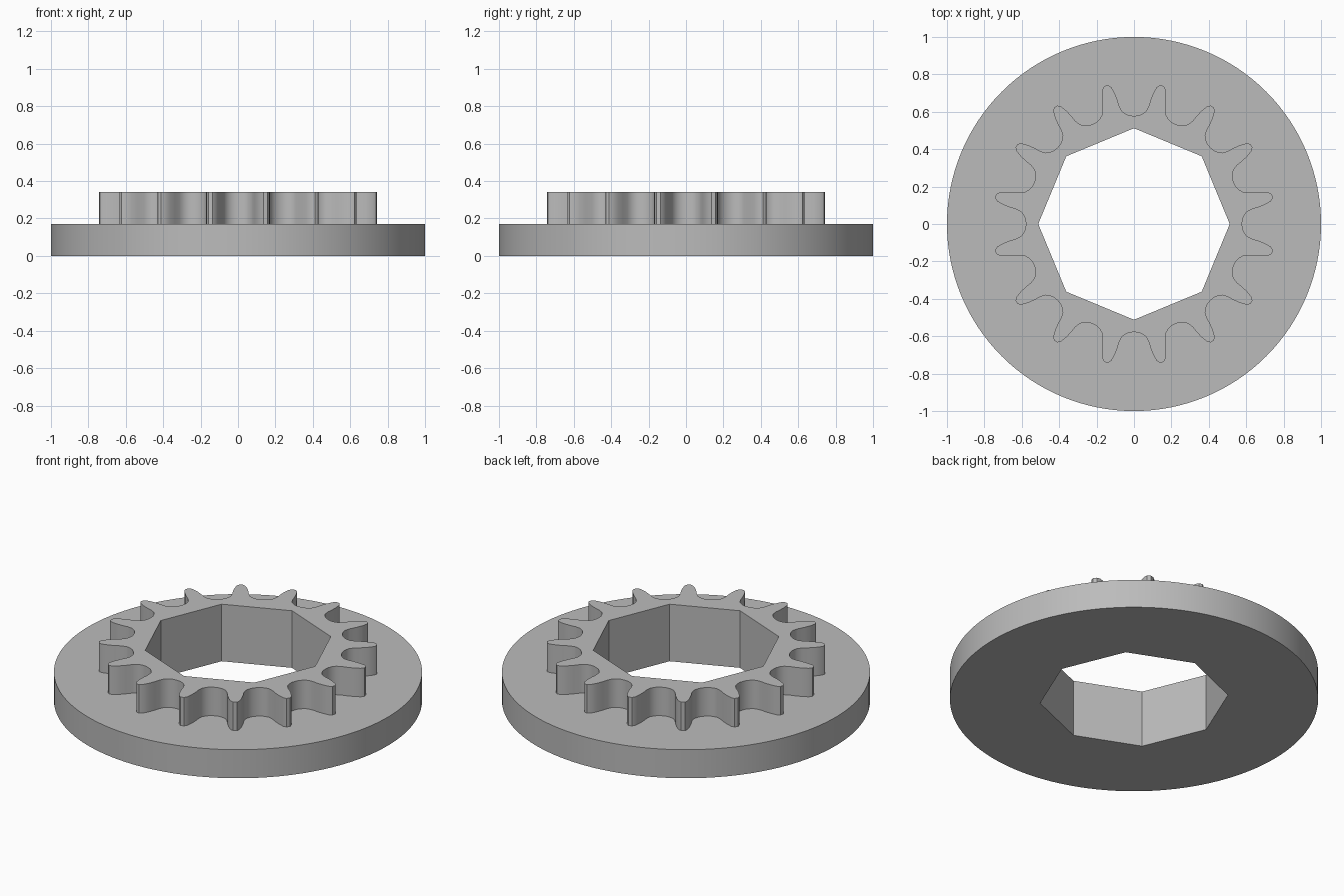
import bpy, bmesh
from math import radians, cos, sin, tau

if "Cube" in bpy.data.objects:
    bpy.data.objects.remove(bpy.data.objects["Cube"], do_unlink=True)

DISC_TOP, GEAR_TOP = 0.171, 0.342
TEETH = 16

# Half a tooth from valley to tip: radius, degrees from the tooth centre
HALF_TOOTH = [(0.578, 11.25), (0.58, 9), (0.59, 6.9), (0.607, 5.1), (0.635, 4.1),
              (0.67, 3.6), (0.705, 2.9), (0.74, 1.9), (0.755, 0.8)]

grey = bpy.data.materials.new("light grey")
grey.use_nodes = True
colour = (0.5, 0.5, 0.5, 1)
grey.diffuse_color = colour
grey.node_tree.nodes["Principled BSDF"].inputs["Base Color"].default_value = colour


def polygon(radius, sides):
    return [(radius * cos(tau * i / sides), radius * sin(tau * i / sides))
            for i in range(sides)]


def gear_outline():
    tooth = [(r, -a) for r, a in HALF_TOOTH] + HALF_TOOTH[:0:-1]
    points = []
    for k in range(TEETH):
        centre = 360 / TEETH * (k + 0.5)
        for r, a in tooth:
            t = radians(centre + a)
            points.append((r * cos(t), r * sin(t)))
    return points


def wall(bm, outline, low, high):
    """Upright band along an outline; returns its lower and upper edges."""
    rings = []
    for z in (low, high):
        verts = [bm.verts.new((x, y, z)) for x, y in outline]
        rings.append([bm.edges.new((verts[i - 1], v)) for i, v in enumerate(verts)])
    bmesh.ops.bridge_loops(bm, edges=rings[0] + rings[1])
    return rings


def cap(bm, outer, inner):
    bmesh.ops.triangle_fill(bm, edges=outer + inner, use_beauty=True, normal=(0, 0, 1))


bm = bmesh.new()
# Disc rim, toothed wall and octagonal bore
disc_low, disc_high = wall(bm, polygon(1, 128), 0, DISC_TOP)
gear_low, gear_high = wall(bm, gear_outline(), DISC_TOP, GEAR_TOP)
bore_low, bore_high = wall(bm, polygon(0.512, 8), 0, GEAR_TOP)
# Underside, disc shoulder and gear top
cap(bm, disc_low, bore_low)
cap(bm, disc_high, gear_low)
cap(bm, gear_high, bore_high)
bmesh.ops.recalc_face_normals(bm, faces=bm.faces)

mesh = bpy.data.meshes.new("flanged_gear")
bm.to_mesh(mesh)
bm.free()
mesh.materials.append(grey)
gear = bpy.data.objects.new("flanged_gear", mesh)
bpy.context.collection.objects.link(gear)

bpy.ops.object.select_all(action="DESELECT")
gear.select_set(True)
bpy.context.view_layer.objects.active = gear
bpy.ops.object.shade_smooth_by_angle(angle=radians(30))
